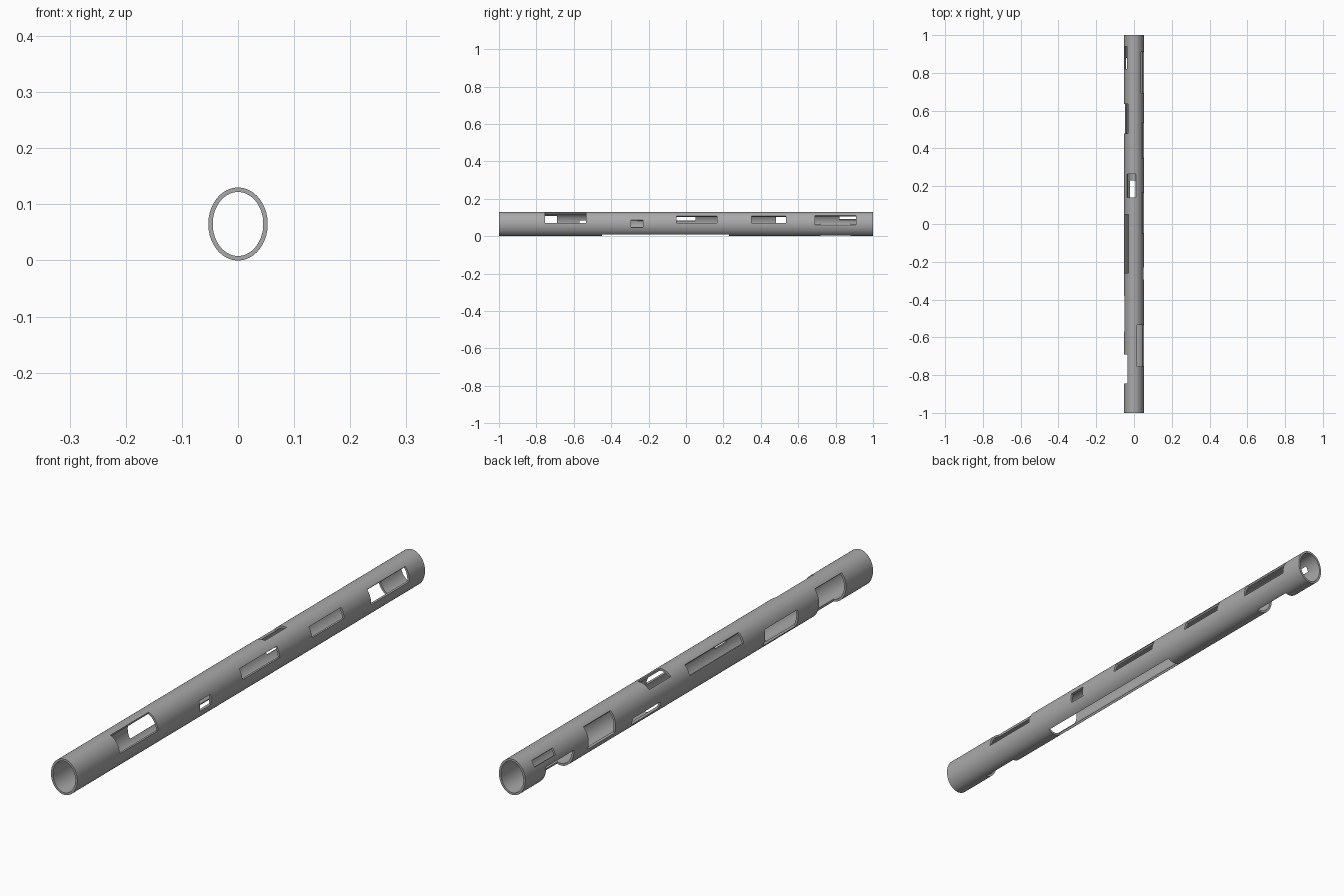
import bpy, bmesh, math

if "Cube" in bpy.data.objects:
    bpy.data.objects.remove(bpy.data.objects["Cube"])

# Outer and inner radii of the oval tube
RX, RZ, WALL, SEGMENTS = 0.053, 0.065, 0.008, 64

# Cut-out windows: y start, y end, start angle, end angle (degrees from +x towards +z)
WINDOWS = [
    # right side
    (-0.755, -0.535, 4, 74),
    (-0.295, -0.23, -16, 18),
    (-0.05, 0.165, 4, 40),
    (0.35, 0.535, 4, 40),
    (0.69, 0.91, -4, 46),
    # top
    (0.14, 0.265, 79, 134),
    # left side
    (0.82, 0.94, 134, 157),
    (0.48, 0.635, 127, 203),
    (-0.26, 0.05, 124.5, 163),
    (-0.845, -0.69, 132, 267),
    (0.72, 0.88, 176, 286.5),
    (-0.57, -0.38, 160, 218),
    (0.22, 0.38, 189, 213),
    # underside
    (-0.45, 0.23, 242, 302),
]

# Grid lines along the tube and around it
ys = sorted({-1.0, 1.0} | {w[0] for w in WINDOWS} | {w[1] for w in WINDOWS})
angles = sorted({i * 360 / SEGMENTS for i in range(SEGMENTS)}
                | {float(a % 360) for w in WINDOWS for a in w[2:]})
NA, NY = len(angles), len(ys) - 1


def solid(i, j):
    """True where the tube wall is present in grid cell i (around), j (along)."""
    if j < 0 or j >= NY:
        return False
    i %= NA
    nxt = angles[i + 1] if i + 1 < NA else 360
    a = (angles[i] + nxt) / 2
    y = (ys[j] + ys[j + 1]) / 2
    return not any(y0 < y < y1 and (a - a0) % 360 < a1 - a0
                   for y0, y1, a0, a1 in WINDOWS)


bm = bmesh.new()
verts = {}


def v(i, j, inner):
    key = (i % NA, j, inner)
    if key not in verts:
        t = math.radians(angles[i % NA])
        d = WALL if inner else 0
        verts[key] = bm.verts.new(((RX - d) * math.cos(t), ys[j],
                                   RZ + (RZ - d) * math.sin(t)))
    return verts[key]


def wall(p, q):
    """Face joining the outer and inner skin along one open edge."""
    bm.faces.new((v(*p, 0), v(*q, 0), v(*q, 1), v(*p, 1)))


# Outer skin, inner skin and the window and end rims
for i in range(NA):
    for j in range(NY):
        if not solid(i, j):
            continue
        c = [(i, j), (i, j + 1), (i + 1, j + 1), (i + 1, j)]
        bm.faces.new([v(*p, 0) for p in c])
        bm.faces.new([v(*p, 1) for p in reversed(c)])
        for k, n in enumerate([(i - 1, j), (i, j + 1), (i + 1, j), (i, j - 1)]):
            if not solid(*n):
                wall(c[(k + 1) % 4], c[k])

bmesh.ops.recalc_face_normals(bm, faces=bm.faces)
mesh = bpy.data.meshes.new("slotted_tube")
bm.to_mesh(mesh)
bm.free()

# Plain grey material
grey = bpy.data.materials.new("grey")
grey.diffuse_color = (0.4, 0.4, 0.4, 1)
grey.use_nodes = True
grey.node_tree.nodes["Principled BSDF"].inputs["Base Color"].default_value = grey.diffuse_color
mesh.materials.append(grey)
tube = bpy.data.objects.new("slotted_tube", mesh)
bpy.context.collection.objects.link(tube)
